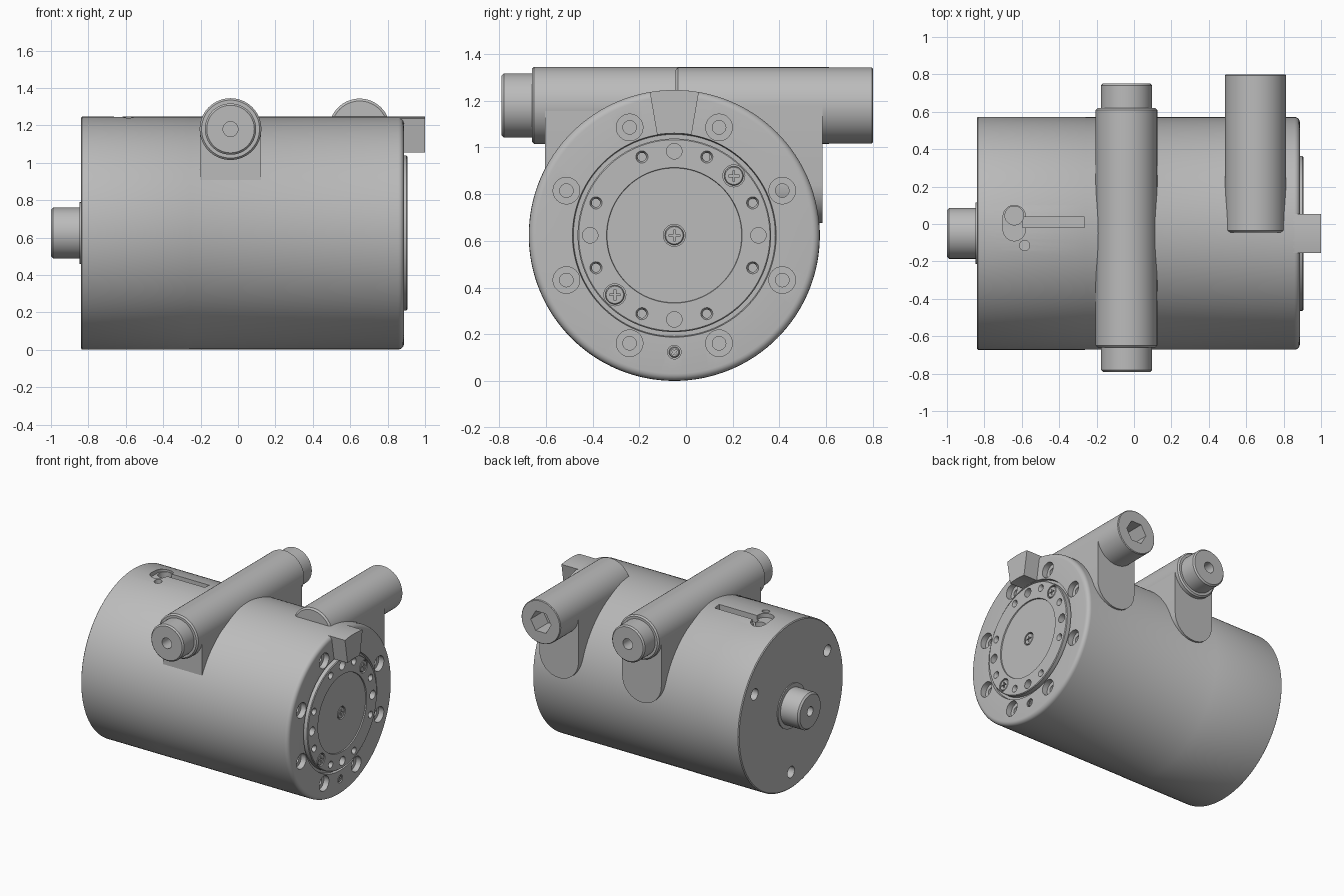
import bpy, bmesh
from math import sin, cos, pi, radians
from mathutils import Vector

cube = bpy.data.objects.get("Cube")
if cube:
    bpy.data.objects.remove(cube)

grey = bpy.data.materials.new("machined_grey")
grey.use_nodes = True
COLOUR = (0.5, 0.5, 0.5, 1)
grey.diffuse_color = COLOUR
grey.node_tree.nodes["Principled BSDF"].inputs["Base Color"].default_value = COLOUR

CY, CZ, R = -0.05, 0.624, 0.622      # body axis and radius
TUBE_Z = 1.18                        # height of both tubes


def lathe(bm, profile, origin, axis, seg=32):
    """Revolve (distance, radius) points about an axis and cap both ends."""
    turn = Vector(axis).to_track_quat('Z', 'Y')
    rings = []
    for d, r in profile:
        rings.append([bm.verts.new(Vector(origin) + turn @ Vector(
            (r * cos(2 * pi * i / seg), r * sin(2 * pi * i / seg), d))) for i in range(seg)])
    faces = [bm.faces.new(rings[0][::-1]), bm.faces.new(rings[-1])]
    for a, b in zip(rings, rings[1:]):
        for i in range(seg):
            j = (i + 1) % seg
            faces.append(bm.faces.new((a[i], a[j], b[j], b[i])))


def prism(bm, points, axis, lo, hi):
    """Extrude a 2D outline along world axis 0, 1 or 2."""
    def ring(level):
        return [bm.verts.new([*p[:axis], level, *p[axis:]]) for p in points]
    a, b = ring(lo), ring(hi)
    bm.faces.new(a[::-1])
    bm.faces.new(b)
    for i in range(len(a)):
        j = (i + 1) % len(a)
        bm.faces.new((a[i], a[j], b[j], b[i]))


def make(name, bm):
    bmesh.ops.recalc_face_normals(bm, faces=bm.faces)
    mesh = bpy.data.meshes.new(name)
    bm.to_mesh(mesh)
    bm.free()
    mesh.materials.append(grey)
    obj = bpy.data.objects.new(name, mesh)
    bpy.context.collection.objects.link(obj)
    return obj


def cut(obj, bm):
    tool = make("cutter", bm)
    tool.hide_render = True
    mod = obj.modifiers.new("cut", 'BOOLEAN')
    mod.operation, mod.solver, mod.object = 'DIFFERENCE', 'EXACT', tool
    bpy.context.view_layer.objects.active = obj
    bpy.ops.object.modifier_apply(modifier=mod.name)
    bpy.data.objects.remove(tool)


def smooth(obj):
    obj.data.shade_smooth()
    obj.data.set_sharp_from_angle(angle=radians(30))


def turned(name, profile, origin, axis, seg=48):
    bm = bmesh.new()
    lathe(bm, profile, origin, axis, seg)
    return make(name, bm)


def on_face(radius, degrees, x=0):
    a = radians(degrees)
    return (x, CY + radius * cos(a), CZ + radius * sin(a))


def capsule(cx, half, low, high):
    """Outline with vertical sides and a round lower end."""
    arc = [(cx + half * cos(pi + pi * i / 16), low + half * sin(pi + pi * i / 16)) for i in range(17)]
    return arc + [(cx + half, high), (cx - half, high)]


# Main housing with rounded rim, ring groove and output flange
FACE, FLANGE = 0.887, 0.905
rim = [(FACE - 0.03 + 0.03 * sin(t * pi / 10), R - 0.03 + 0.03 * cos(t * pi / 10)) for t in range(6)]
body = turned("housing", [
    (-0.84, R - 0.006), (-0.834, R + 0.001), (-0.262, R + 0.001), (-0.26, R), *rim,
    (FACE, 0.436), (FACE - 0.02, 0.432), (FACE - 0.02, 0.414), (FLANGE - 0.005, 0.414),
    (FLANGE, 0.409), (FLANGE, 0.29), (FLANGE - 0.008, 0.288)], (0, CY, CZ), (1, 0, 0), 128)

# Bolt holes in both end faces
holes = bmesh.new()
for k in range(8):
    a = 22.5 + 45 * k
    lathe(holes, [(0.75, 0.029), (0.845, 0.029), (0.845, 0.057), (0.95, 0.057)],
          on_face(0.5, a), (1, 0, 0))
    lathe(holes, [(0.8, 0.018), (0.89, 0.018), (FLANGE, 0.026), (0.95, 0.026)],
          on_face(0.363, a), (1, 0, 0), 24)
for k in range(4):
    lathe(holes, [(0.8, 0.033), (0.95, 0.033)], on_face(0.36, 90 * k), (1, 0, 0))
for k in range(3):
    lathe(holes, [(-0.9, 0.042), (-0.72, 0.042)], on_face(0.5, 30 + 120 * k), (1, 0, 0))
screws = [("centre_screw", 0, 0, 0.897, 0.047, 0), ("upper_screw", 0.36, 45, FLANGE, 0.047, 0),
          ("lower_screw", 0.36, 225, FLANGE, 0.047, 0), ("rim_screw", 0.5, 270, FACE, 0.029, 45)]
for _, rad, a, x, r, _ in screws:
    lathe(holes, [(x - 0.025, r), (0.95, r)], on_face(rad, a), (1, 0, 0))
cut(body, holes)

# Keyed slot on top of the housing
for cx, cy, hx, hy, depth in [(-0.64, 0.005, 0.06, 0.095, 1.215), (-0.64, 0.045, 0.05, 0.05, 1.16),
                              (-0.43, 0.01, 0.165, 0.028, 1.19), (-0.585, -0.115, 0.027, 0.027, 1.19)]:
    pocket = bmesh.new()
    r = min(hx, hy)
    ends = [(cx + (hx - r) * (1 if cos(t) > 0 else -1) + r * cos(t),
             cy + (hy - r) * (1 if sin(t) > 0 else -1) + r * sin(t))
            for t in [2 * pi * (i + 0.5) / 32 for i in range(32)]]
    if hx > hy:
        ends = [(cx + sx * hx, cy + sy * hy) for sx, sy in ((-1, -1), (1, -1), (1, 1), (-1, 1))]
    prism(pocket, ends, 2, depth, 1.4)
    cut(body, pocket)
smooth(body)

# Cross-head screws
for name, rad, a, x, r, spin in screws:
    centre = on_face(rad, a)
    head = turned(name, [(x - 0.03, r - 0.006), (x - 0.005, r - 0.006), (x - 0.001, r - 0.01)],
                  centre, (1, 0, 0), 32)
    for turn in (spin, spin + 90):
        c, s = cos(radians(turn)), sin(radians(turn))
        groove = bmesh.new()
        prism(groove, [(centre[1] + u * c - v * s, centre[2] + u * s + v * c)
                       for u, v in ((-r / 2, -0.004), (r / 2, -0.004), (r / 2, 0.004), (-r / 2, 0.004))],
              0, x - 0.012, x + 0.05)
        cut(head, groove)
    smooth(head)

# Locating key at the top of the output face
bm = bmesh.new()
angles = [80.3 + 19.4 * i / 6 for i in range(7)]
prism(bm, [on_face(R, a)[1:] for a in angles] + [on_face(0.437, a)[1:] for a in angles[::-1]],
      0, 0.85, 1.0)
smooth(make("locating_key", bm))

# Input shaft with collar
shaft = turned("input_shaft", [(0.8, 0.165), (0.848, 0.165), (0.848, 0.136), (0.988, 0.136), (1.0, 0.124)],
               (0, CY, CZ), (-1, 0, 0))
bm = bmesh.new()
lathe(bm, [(0.9, 0.035), (1.1, 0.035)], (0, CY, CZ), (-1, 0, 0))
cut(shaft, bm)
smooth(shaft)

# Long cross tube with stepped ends
X1 = -0.04
tube = turned("cross_tube", [
    (-0.79, 0.127), (-0.78, 0.137), (-0.66, 0.137), (-0.66, 0.155), (-0.65, 0.165),
    (0.61, 0.165), (0.62, 0.155), (0.62, 0.137), (0.74, 0.137), (0.75, 0.127)],
    (X1, 0, TUBE_Z), (0, 1, 0), 64)
for lo, hi in ((-0.9, -0.66), (0.62, 0.9)):
    bm = bmesh.new()
    lathe(bm, [(lo, 0.04), (hi, 0.04)], (X1, 0, TUBE_Z), (0, 1, 0))
    cut(tube, bm)
smooth(tube)

# Short rear tube with hexagonal socket
X2 = 0.65
tube = turned("rear_tube", [(-0.045, 0.15), (-0.035, 0.163), (0.795, 0.163), (0.8, 0.158)],
              (X2, 0, TUBE_Z), (0, 1, 0), 64)
bm = bmesh.new()
lathe(bm, [(0.65, 0.085), (0.9, 0.085)], (X2, 0, TUBE_Z), (0, 1, 0), 6)
cut(tube, bm)
smooth(tube)

# Saddles joining the tubes to the housing
for name, cx, front in (("cross_tube_saddle", X1, -0.603), ("rear_tube_saddle", X2, 0.1)):
    bm = bmesh.new()
    prism(bm, capsule(cx, 0.163, 0.84, TUBE_Z), 1, front, 0.584)
    smooth(make(name, bm))
